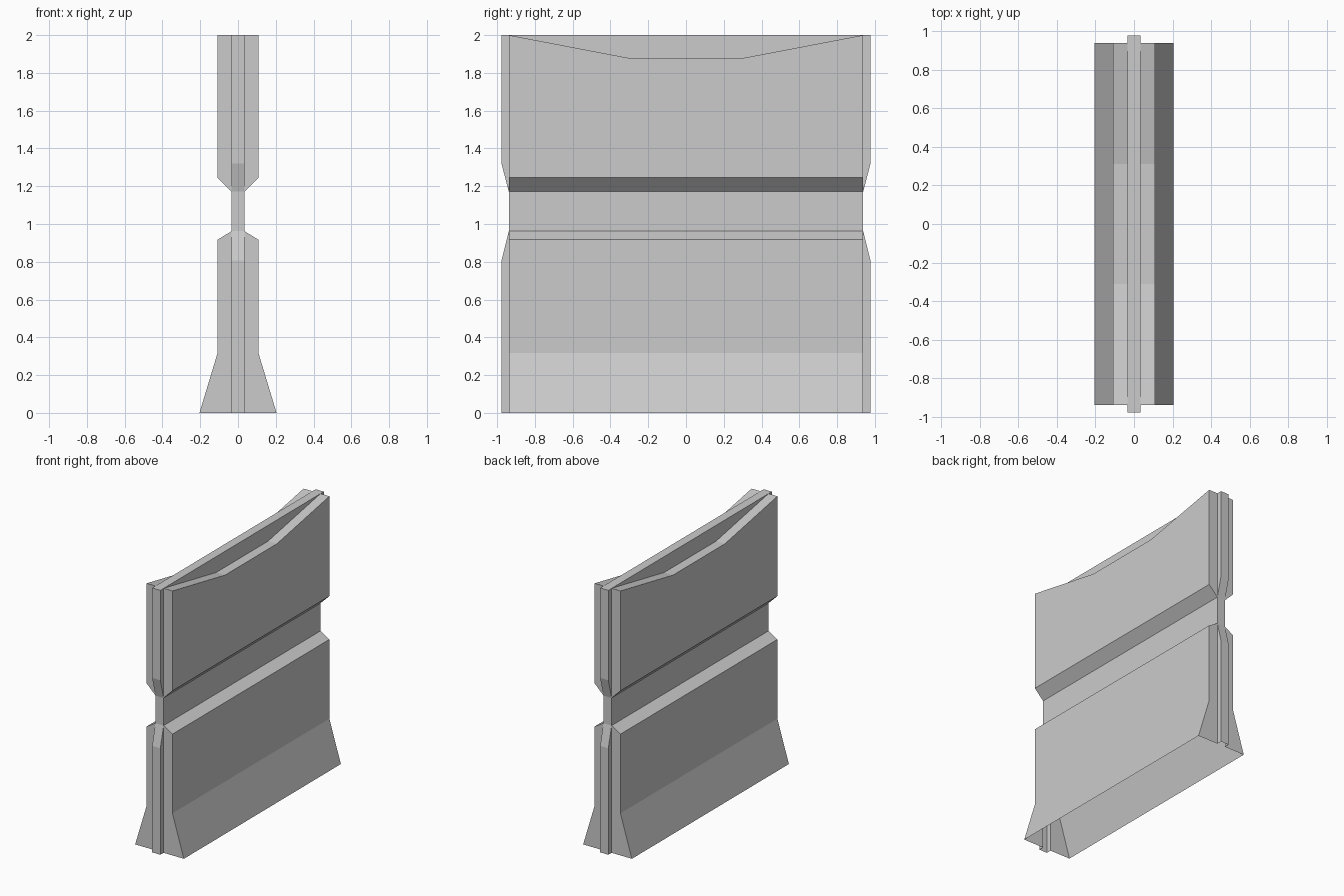
import bpy, bmesh
from mathutils import Vector

if "Cube" in bpy.data.objects:
    bpy.data.objects.remove(bpy.data.objects["Cube"])

# Half widths / half lengths and the top dip of the outer panels
CORE, BODY, FOOT = 0.034, 0.108, 0.204
DIP, PANEL, END = 0.31, 0.938, 0.977
LOW, TOP = 1.88, 2.0


def build(name, faces):
    """One quadrant (+x, +y) from (points, outward direction) pairs, mirrored in x and y."""
    bm = bmesh.new()
    for pts, out in faces:
        f = bm.faces.new([bm.verts.new(p) for p in pts])
        f.normal_update()
        if f.normal.dot(Vector(out)) < 0:
            f.normal_flip()
    bmesh.ops.remove_doubles(bm, verts=bm.verts, dist=1e-4)
    me = bpy.data.meshes.new(name)
    bm.to_mesh(me)
    bm.free()
    ob = bpy.data.objects.new(name, me)
    bpy.context.collection.objects.link(ob)
    mod = ob.modifiers.new("Mirror", 'MIRROR')
    mod.use_axis = (True, True, False)
    mod.use_clip = True
    return ob


def sweep_y(profile, out):
    """Strips of an (x, z) profile along y."""
    return [([(a[0], 0, a[1]), (b[0], 0, b[1]), (b[0], PANEL, b[1]), (a[0], PANEL, a[1])], o)
            for a, b, o in zip(profile, profile[1:], out)]


def end_cap(profile):
    return [([(x, PANEL, z) for x, z in profile], (0, 1, 0))]


# Lower body: flared foot, wall and sloped shoulder, open underneath
lower = [(FOOT, 0), (BODY, 0.318), (BODY, 0.917), (CORE, 0.962)]
build("lower_body", sweep_y(lower, [(1, 0, 0.1), (1, 0, 0), (1, 0, 1)])
      + end_cap(lower + [(CORE, 0)]))

# Upper body: chamfered underside, wall with dipped top edge, ledge
upper = [(CORE, 1.171), (BODY, 1.245)]
wall = [(BODY, 0, 1.245), (BODY, PANEL, 1.245), (BODY, PANEL, TOP),
        (BODY, DIP, LOW), (BODY, 0, LOW)]
ledge_flat = [(CORE, 0, LOW), (BODY, 0, LOW), (BODY, DIP, LOW), (CORE, DIP, LOW)]
ledge_slope = [(CORE, DIP, LOW), (BODY, DIP, LOW), (BODY, PANEL, TOP), (CORE, PANEL, TOP)]
build("upper_body", sweep_y(upper, [(1, 0, -1)])
      + [(wall, (1, 0, 0)), (ledge_flat, (0, 0, 1)), (ledge_slope, (0, 0, 1))]
      + end_cap(upper + [(BODY, TOP), (CORE, TOP)]))

# Core: waist, top web above the ledge, and the tongue on each end
tongue = [(END, 0), (END, 0.806), (PANEL, 0.962), (PANEL, 1.171), (END, 1.32), (END, TOP)]
core = sweep_y([(CORE, 0.962), (CORE, 1.171)], [(1, 0, 0)])
core.append(([(CORE, 0, LOW), (CORE, DIP, LOW), (CORE, PANEL, TOP), (CORE, 0, TOP)], (1, 0, 0)))
core.append(([(0, 0, TOP), (CORE, 0, TOP), (CORE, END, TOP), (0, END, TOP)], (0, 0, 1)))
for (y0, z0), (y1, z1) in zip(tongue, tongue[1:]):
    core.append(([(0, y0, z0), (CORE, y0, z0), (CORE, y1, z1), (0, y1, z1)], (0, 1, 0)))
for side in (tongue[:3] + [(PANEL, 0)], tongue[3:] + [(PANEL, TOP)]):
    core.append(([(CORE, y, z) for y, z in side], (1, 0, 0)))
build("core_web", core)
